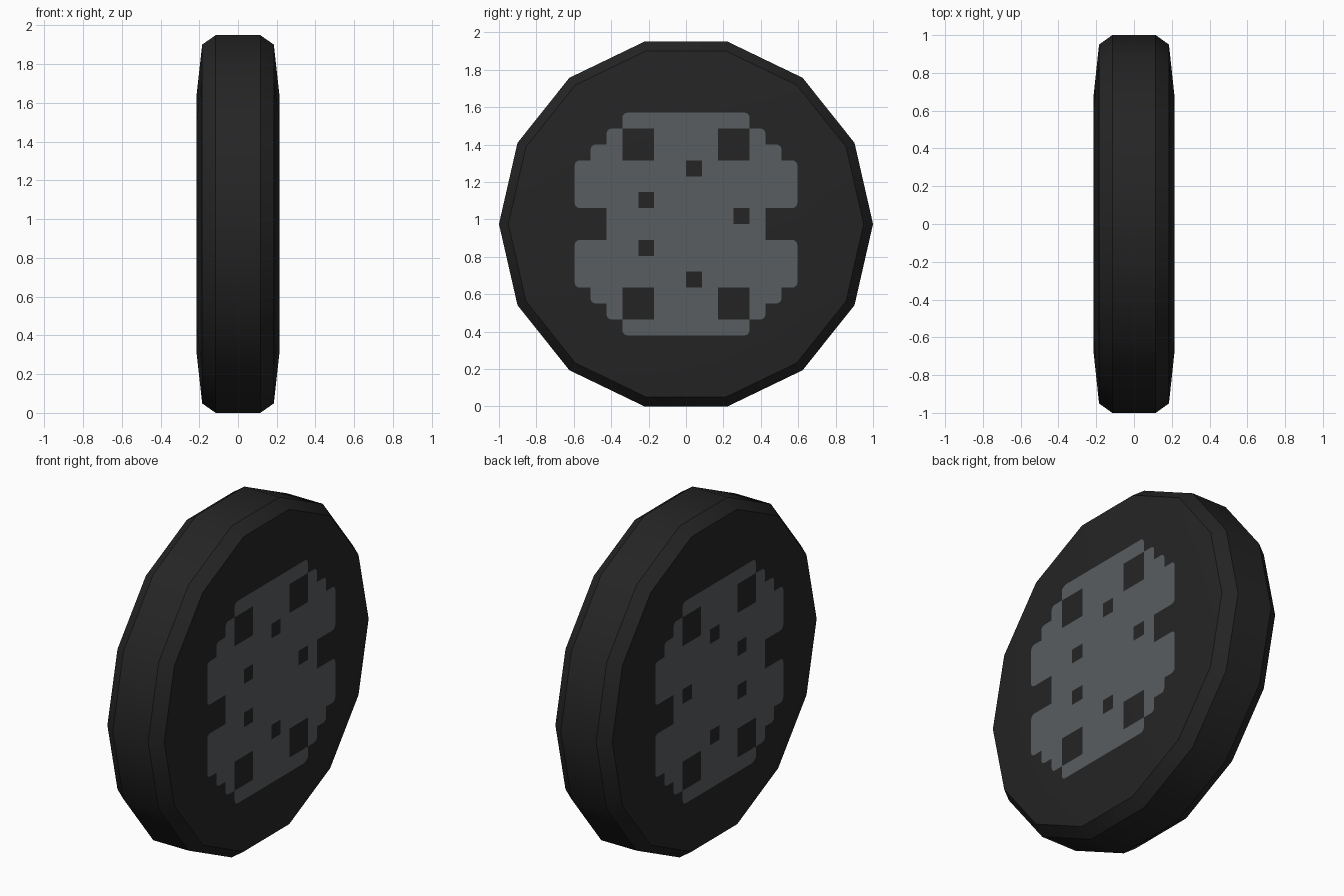
import bpy, bmesh, math
from mathutils import Vector

if "Cube" in bpy.data.objects:
    bpy.data.objects.remove(bpy.data.objects["Cube"])

SIDES = 14
CENTRE_Z = math.cos(math.pi / SIDES)      # flat facet rests on the ground
CELL = 0.085                              # size of one hub pattern square


def material(name, colour):
    m = bpy.data.materials.new(name)
    m.diffuse_color = (*colour, 1)
    m.use_nodes = True
    m.node_tree.nodes["Principled BSDF"].inputs["Base Color"].default_value = m.diffuse_color
    return m


def add_object(name, bm, mat):
    mesh = bpy.data.meshes.new(name)
    bm.to_mesh(mesh)
    bm.free()
    mesh.materials.append(mat)
    ob = bpy.data.objects.new(name, mesh)
    bpy.context.collection.objects.link(ob)
    return ob


rubber = material("black rubber", (0.018, 0.018, 0.018))
metal = material("grey metal", (0.099, 0.110, 0.116))

# Tyre: lathed profile of (x, radius) with 14 sides, capped at both ends
half = [(0.115, 1.0), (0.185, 0.95), (0.214, 0.68)]
profile = [(-x, r) for x, r in reversed(half)] + half
bm = bmesh.new()
rings = []
for x, r in profile:
    rings.append([bm.verts.new((x, r * math.cos(a), CENTRE_Z + r * math.sin(a)))
                  for a in (2 * math.pi * k / SIDES for k in range(SIDES))])
for a, b in zip(rings, rings[1:]):
    for k in range(SIDES):
        n = (k + 1) % SIDES
        bm.faces.new((a[k], a[n], b[n], b[k]))
bm.faces.new(rings[0])
bm.faces.new(rings[-1])
bmesh.ops.recalc_face_normals(bm, faces=bm.faces[:])
tyre = add_object("tyre", bm, rubber)
bpy.context.view_layer.objects.active = tyre
tyre.select_set(True)
bpy.ops.object.shade_smooth_by_angle(angle=math.radians(30))

# Hub pattern: stepped disc of squares with lug, corner and side openings
LUGS = {(0, 3), (-3, 1), (3, 0), (-3, -2), (0, -4)}
WIDTH = {6: 4, 5: 5, 4: 6}                # half width of the outer rows


def is_metal(col, row):
    c = col if col >= 0 else -col - 1     # mirrored indices
    r = row if row >= 0 else -row - 1
    if c >= WIDTH.get(r, 7) or (col, row) in LUGS:
        return False
    corner_hole = c in (2, 3) and r in (4, 5)
    side_notch = c >= 5 and r == 0
    return not (corner_hole or side_notch)


def hub_plate(name, side):
    x = side * 0.2165
    bm = bmesh.new()
    for col in range(-7, 7):
        for row in range(-7, 7):
            if is_metal(col, row):
                pts = [(col, row), (col + 1, row), (col + 1, row + 1), (col, row + 1)]
                if side < 0:
                    pts.reverse()
                bm.faces.new([bm.verts.new((x, c * CELL, CENTRE_Z + r * CELL))
                              for c, r in pts])
    bmesh.ops.remove_doubles(bm, verts=bm.verts[:], dist=0.001)
    # round the outer corners
    corners = [v for v in bm.verts if len(v.link_faces) == 1]
    bmesh.ops.bevel(bm, geom=corners, offset=0.025, segments=3, profile=0.5,
                    affect='VERTICES')
    for f in bm.faces:
        f.normal_update()
        if f.normal.dot(Vector((side, 0, 0))) < 0:
            f.normal_flip()
    add_object(name, bm, metal)


hub_plate("right_hub_plate", 1)
hub_plate("left_hub_plate", -1)
